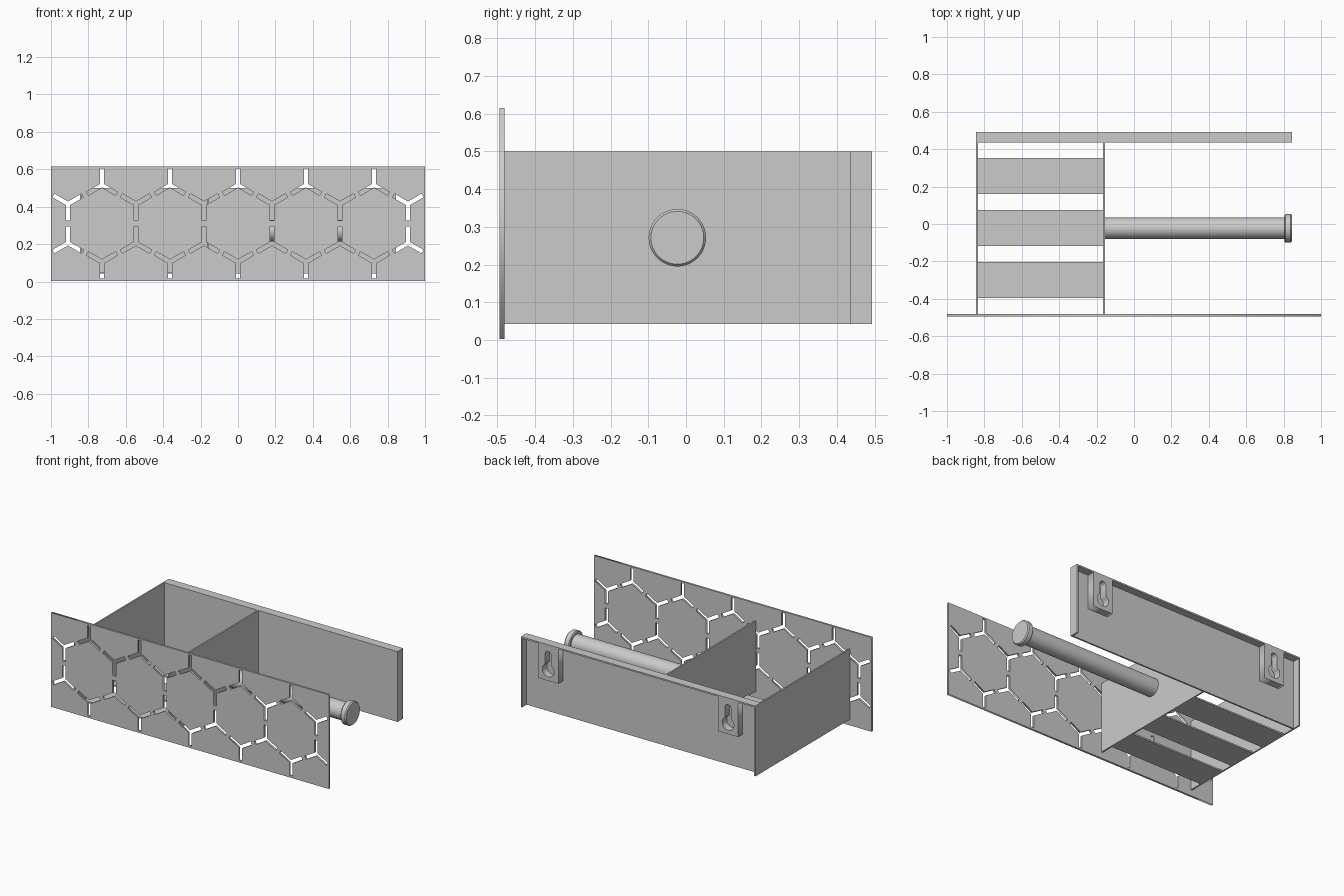
import bpy
import bmesh
from math import cos, sin, pi, radians, asin
from mathutils import Matrix

if "Cube" in bpy.data.objects:
    bpy.data.objects.remove(bpy.data.objects["Cube"])


def box(name, x0, x1, y0, y1, z0, z1):
    bm = bmesh.new()
    bmesh.ops.create_cube(bm, size=1)
    for v in bm.verts:
        v.co.x = (x0 + x1) / 2 + v.co.x * (x1 - x0)
        v.co.y = (y0 + y1) / 2 + v.co.y * (y1 - y0)
        v.co.z = (z0 + z1) / 2 + v.co.z * (z1 - z0)
    me = bpy.data.meshes.new(name)
    bm.to_mesh(me)
    bm.free()
    ob = bpy.data.objects.new(name, me)
    bpy.context.collection.objects.link(ob)
    return ob


def activate(ob):
    bpy.ops.object.select_all(action='DESELECT')
    ob.select_set(True)
    bpy.context.view_layer.objects.active = ob


def pierced_plate(name, loops, y0, y1):
    """Upright plate from x-z outlines; inner loops become holes."""
    cu = bpy.data.curves.new(name, 'CURVE')
    cu.dimensions = '2D'
    cu.fill_mode = 'BOTH'
    cu.extrude = (y1 - y0) / 2
    for pts in loops:
        sp = cu.splines.new('POLY')
        sp.points.add(len(pts) - 1)
        for p, (x, z) in zip(sp.points, pts):
            p.co = (x, z, 0, 1)
        sp.use_cyclic_u = True
    ob = bpy.data.objects.new(name, cu)
    bpy.context.collection.objects.link(ob)
    ob.matrix_world = Matrix.Translation((0, (y0 + y1) / 2, 0)) @ Matrix.Rotation(pi / 2, 4, 'X')
    activate(ob)
    bpy.ops.object.convert(target='MESH')
    return bpy.context.object


def rect(x0, x1, z0, z1):
    return [(x0, z0), (x1, z0), (x1, z1), (x0, z1)]


def y_slot(cx, cz, up, length=0.09, w=0.022):
    pts = []
    for k in range(3):
        a = radians((90 if up else -90) + 120 * k)
        for s in (-1, 1):
            pts.append((cx + length * cos(a) - s * w / 2 * sin(a),
                        cz + length * sin(a) + s * w / 2 * cos(a)))
        b, r = a + pi / 3, w / 2 / sin(pi / 3)
        pts.append((cx + r * cos(b), cz + r * sin(b)))
    return pts


def keyhole(cx, cz, r=0.042, w=0.022, top=0.435):
    a0 = pi / 2 + asin(w / r)
    sweep = 2 * pi - 2 * asin(w / r)
    pts = [(cx + r * cos(a0 + sweep * i / 24), cz + r * sin(a0 + sweep * i / 24)) for i in range(25)]
    pts += [(cx + w * cos(pi * i / 12), top + w * sin(pi * i / 12)) for i in range(13)]
    return pts


# Front panel with slots at the corners of a row of hexagons
pitch = 0.3636
loops = [rect(-1, 1, 0.002, 0.615)]
for i in range(5):
    x = (i - 2) * pitch
    loops += [y_slot(x, 0.515, True), y_slot(x, 0.105, False)]
for i in range(6):
    x = (i - 2.5) * pitch
    loops += [y_slot(x, 0.415, False), y_slot(x, 0.205, True)]
pierced_plate("front_panel", loops, -0.494, -0.481)

# Compartment walls
Z0, Z1 = 0.042, 0.5
box("left_wall", -0.845, -0.835, -0.481, 0.493, Z0, Z1)
box("divider", -0.166, -0.156, -0.481, 0.436, Z0, Z1)

# Floor slats
for i, y in enumerate((-0.3, -0.022, 0.256)):
    box(f"floor_slat_{i + 1}", -0.836, -0.165, y - 0.096, y + 0.096, Z0, Z0 + 0.01)

# Back plate with a rim at the top and ends
box("back_plate", -0.836, 0.845, 0.435, 0.446, Z0, Z1)
box("back_top_rim", -0.836, 0.836, 0.445, 0.493, Z1 - 0.01, Z1)
box("back_right_rim", 0.835, 0.845, 0.445, 0.493, Z0, Z1)

# Keyhole hanging blocks
for side, x in (("left", -0.648), ("right", 0.648)):
    pierced_plate(f"{side}_hanger", [rect(x - 0.073, x + 0.073, 0.265, Z1 - 0.01),
                                     keyhole(x, 0.332)], 0.445, 0.493)

# Roll holder rod and end cap, turned around x
profile = [(-0.16, 0), (-0.16, 0.057), (0.805, 0.057), (0.805, 0.071), (0.81, 0.076),
           (0.838, 0.076), (0.845, 0.07), (0.845, 0)]
N = 64
bm = bmesh.new()
rings = []
for x, r in profile:
    if r == 0:
        rings.append([bm.verts.new((x, 0, 0))])
    else:
        rings.append([bm.verts.new((x, r * cos(2 * pi * i / N), r * sin(2 * pi * i / N))) for i in range(N)])
for a, b in zip(rings, rings[1:]):
    for i in range(N):
        j = (i + 1) % N
        f = [a[i % len(a)], a[j % len(a)], b[j % len(b)], b[i % len(b)]]
        bm.faces.new(list(dict.fromkeys(f)))
bmesh.ops.recalc_face_normals(bm, faces=bm.faces)
me = bpy.data.meshes.new("roll_rod")
bm.to_mesh(me)
bm.free()
rod = bpy.data.objects.new("roll_rod", me)
rod.location = (0, -0.023, 0.271)
bpy.context.collection.objects.link(rod)
activate(rod)
bpy.ops.object.shade_smooth_by_angle(angle=radians(30))
